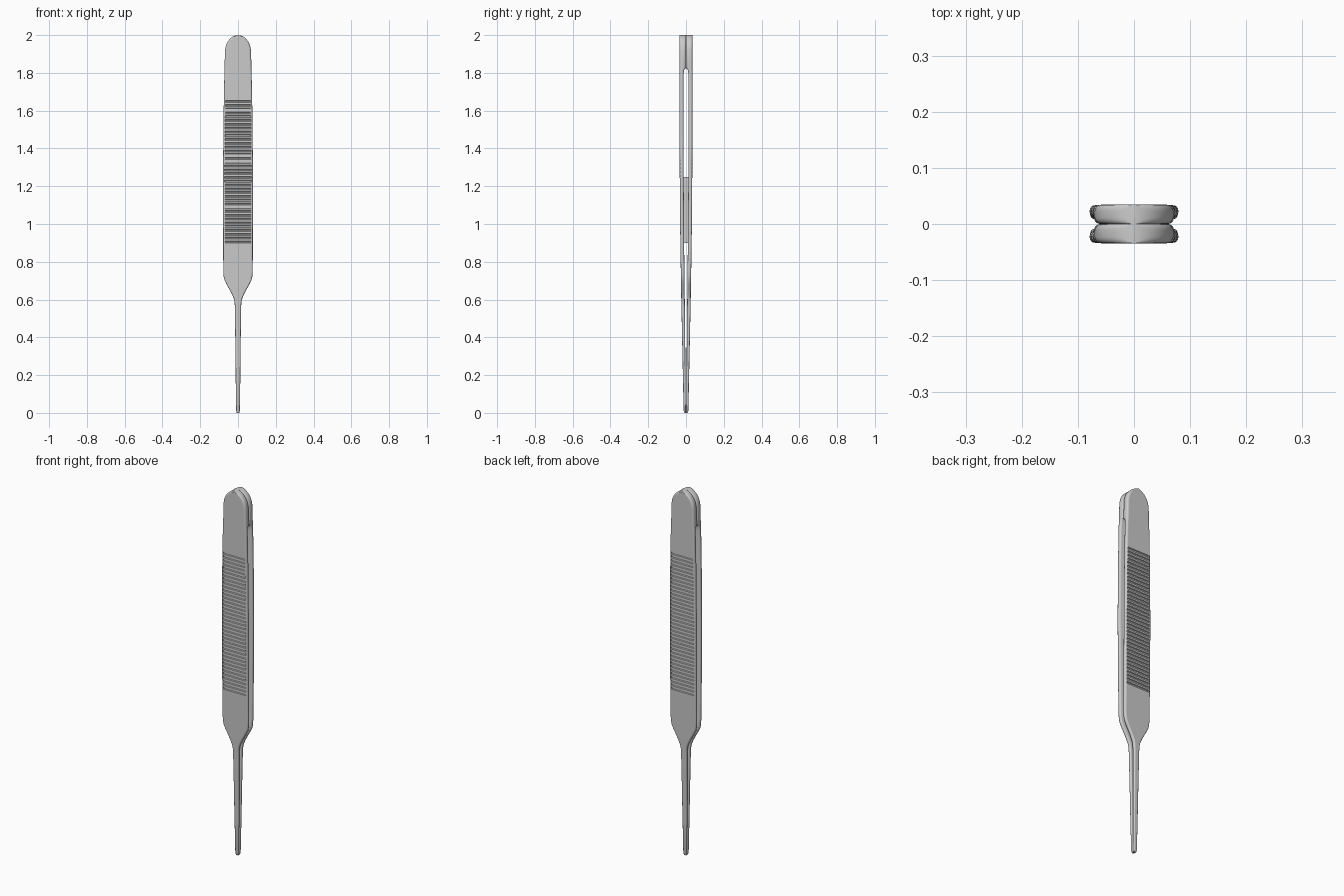
import bpy, bmesh, math

if "Cube" in bpy.data.objects:
    bpy.data.objects.remove(bpy.data.objects["Cube"])

# z -> half width (front outline)
WIDTH = [(0, .007), (.012, .010), (.2, .0125), (.4, .0145), (.56, .0165), (.585, .018), (.605, .022),
         (.63, .033), (.66, .049), (.685, .063), (.705, .072), (.725, .0765), (.76, .078),
         (1.3, .079), (1.6, .076), (1.75, .073), (1.92, .069), (1.945, .064), (1.965, .055),
         (1.98, .043), (1.99, .031), (1.997, .017), (2.0, .003)]
# z -> outer face and inner face distance from the centre plane
OUTER = [(0, .009), (.012, .0125), (.2, .0165), (.6, .025), (.9, .030), (1.2, .033), (1.7, .034), (2, .0345)]
INNER = [(0, .001), (.2, .0025), (.55, .006), (.9, .010), (1.25, .0125), (1.79, .013),
         (1.81, .011), (1.82, .007), (1.825, 0), (2, 0)]
GROOVES, G0, G1, DEPTH = 38, .905, 1.648, .005


def lerp(table, z):
    for (a, u), (b, v) in zip(table, table[1:]):
        if z <= b:
            return u + (v - u) * (z - a) / (b - a)
    return table[-1][1]


def section(z, groove):
    """Closed rounded cross-section of one arm, with an optional grip groove."""
    hw, o, i = lerp(WIDTH, z), lerp(OUTER, z), lerp(INNER, z)
    r = min(.011, hw * .5, (o - i) * .42)
    half = []
    for cy, start in ((i + r, -90), (o - r, 0)):
        for k in range(5):
            a = math.radians(start + 22.5 * k)
            half.append((hw - r + r * math.cos(a), cy + r * math.sin(a)))
    half.append(((hw - r) * .97, o - groove))
    return half + [(-x, y) for x, y in reversed(half)]


def finish(name, bm, angle=35):
    bmesh.ops.recalc_face_normals(bm, faces=bm.faces[:])
    me = bpy.data.meshes.new(name)
    bm.to_mesh(me)
    bm.free()
    ob = bpy.data.objects.new(name, me)
    bpy.context.collection.objects.link(ob)
    bpy.ops.object.select_all(action='DESELECT')
    ob.select_set(True)
    bpy.context.view_layer.objects.active = ob
    bpy.ops.object.shade_smooth_by_angle(angle=math.radians(angle))
    return ob


# stations along the arm, with groove steps in the grip
stations = {round(z, 4): 0 for t in (WIDTH, OUTER, INNER) for z, _ in t if not G0 - .01 < z < G1 + .01}
for k in range(GROOVES):
    c = G0 + (G1 - G0) * k / (GROOVES - 1)
    for dz, d in ((-.0055, 0), (-.003, DEPTH), (.003, DEPTH), (.0055, 0)):
        stations[round(c + dz, 4)] = d


def arm(name, side):
    bm = bmesh.new()
    rings = [[bm.verts.new((x, side * y, z)) for x, y in section(z, g)]
             for z, g in sorted(stations.items())]
    for a, b in zip(rings, rings[1:]):
        for k in range(len(a)):
            n = (k + 1) % len(a)
            bm.faces.new((a[k], a[n], b[n], b[k]))
    bm.faces.new(rings[0])
    bm.faces.new(rings[-1])
    return finish(name, bm)


# two mirrored spring arms, joined at the top
arm("front_arm", -1)
arm("back_arm", 1)

# small alignment guide between the arms
bm = bmesh.new()
bmesh.ops.create_cube(bm, size=1)
for v in bm.verts:
    z = 1.25 if v.co.z > 0 else .9
    v.co = (v.co.x * .05, v.co.y * 2 * (lerp(INNER, z) + .001), z)
finish("guide_block", bm)
